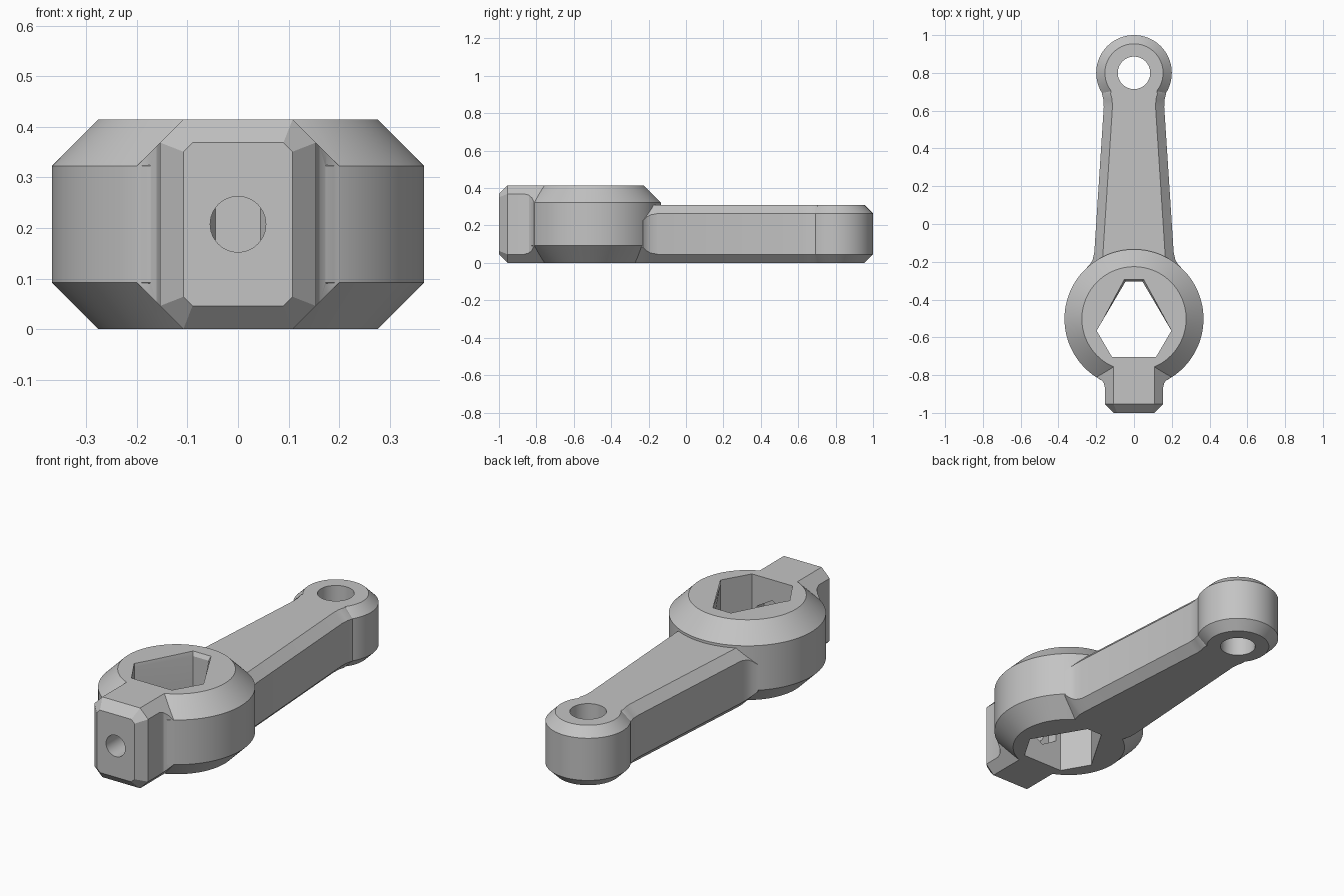
import bpy, bmesh, math
from mathutils import Vector

cube = bpy.data.objects.get("Cube")
if cube:
    bpy.data.objects.remove(cube, do_unlink=True)

grey = bpy.data.materials.new("plain_grey")
grey.use_nodes = True
COLOUR = (0.55, 0.55, 0.55, 1)
grey.diffuse_color = COLOUR
grey.node_tree.nodes["Principled BSDF"].inputs["Base Color"].default_value = COLOUR


def loft(name, rings):
    """Closed solid through rings that share a point count."""
    bm = bmesh.new()
    loops = [[bm.verts.new(p) for p in ring] for ring in rings]
    n = len(loops[0])
    for a, b in zip(loops, loops[1:]):
        for i in range(n):
            j = (i + 1) % n
            bm.faces.new((a[i], a[j], b[j], b[i]))
    bm.faces.new(loops[0])
    bm.faces.new(loops[-1])
    bmesh.ops.recalc_face_normals(bm, faces=bm.faces)
    mesh = bpy.data.meshes.new(name)
    bm.to_mesh(mesh)
    bm.free()
    mesh.materials.append(grey)
    ob = bpy.data.objects.new(name, mesh)
    bpy.context.collection.objects.link(ob)
    return ob


def circle(r, y, z, n=96):
    return [(r * math.cos(t), y + r * math.sin(t), z)
            for t in (2 * math.pi * i / n for i in range(n))]


def round_part(name, y, steps, n=96):
    return loft(name, [circle(r, y, z, n) for r, z in steps])


def section(y, w, z0, z1, c):
    """Rectangle in the xz plane with its corners cut by c."""
    half = [(w - c, z0), (w, z0 + c), (w, z1 - c), (w - c, z1)]
    pts = half + [(-x, z) for x, z in reversed(half)]
    return [(x, y, z) for x, z in pts]


def y_prism(name, r, y0, y1, z, n, turn=0):
    angles = [turn + 2 * math.pi * i / n for i in range(n)]
    return loft(name, [[(r * math.cos(t), y, z + r * math.sin(t)) for t in angles]
                       for y in (y0, y1)])


def combine(target, other, operation):
    mod = target.modifiers.new(operation.lower(), 'BOOLEAN')
    mod.operation, mod.solver, mod.object = operation, 'EXACT', other
    other.hide_render = True
    bpy.context.view_layer.objects.active = target
    bpy.ops.object.modifier_apply(modifier=mod.name)
    bpy.data.objects.remove(other, do_unlink=True)


H, ARM_H, HUB_Y, EYE_Y, EDGE = 0.415, 0.31, -0.502, 0.8, 0.046

# Hub with wide chamfers
lever = round_part("lever_arm_with_hub", HUB_Y,
                   [(0.276, 0), (0.368, 0.092), (0.368, H - 0.092), (0.276, H)], 128)

# Tapered arm, flaring into the hub and the end eye
arm = loft("arm", [section(y, w, 0, ARM_H, c) for y, w, c in [
    (-0.42, 0.2, 0.09), (-0.23, 0.25, 0.085), (-0.212, 0.232, 0.066),
    (-0.19, 0.219, 0.053), (-0.15, 0.21, EDGE), (0.62, 0.16, EDGE),
    (0.66, 0.162, EDGE), (0.69, 0.17, EDGE), (0.8, 0.14, EDGE)]])

# Round end eye
eye = round_part("end_eye", EYE_Y, [(0.2 - EDGE, 0), (0.2, EDGE),
                                    (0.2, ARM_H - EDGE), (0.2 - EDGE, ARM_H)])

# Clamp block at the front, with a chamfered nose
block = loft("clamp_block",
             [section(-1, 0.108, EDGE, H - EDGE, 0.018)] +
             [section(y, w, 0, H, w - 0.108) for y, w in [
                 (-0.954, 0.154), (-0.865, 0.154), (-0.84, 0.161),
                 (-0.824, 0.175), (-0.812, 0.2), (-0.7, 0.154)]])

for part in (arm, eye, block):
    combine(lever, part, 'UNION')


# Six-sided socket, slightly eased at the top rim
def socket_ring(z, ease):
    half = [(0.116, -0.705), (0.198, -0.565), (0.045 + ease * 0.5, -0.305 + ease)]
    pts = half + [(-x, y) for x, y in reversed(half)]
    return [(x, y, z) for x, y in pts]


socket = loft("socket_cutter", [socket_ring(-0.1, 0), socket_ring(H - 0.02, 0),
                                socket_ring(H + 0.005, 0.015)])

# Eye hole, screw hole and nut pocket
eye_hole = round_part("eye_hole_cutter", EYE_Y, [(0.086, -0.1), (0.086, ARM_H + 0.1)], 64)
screw_hole = y_prism("screw_hole_cutter", 0.055, -1.1, -0.65, H / 2, 48)
nut_pocket = y_prism("nut_pocket_cutter", 0.1, -0.76, -0.65, H / 2, 6, math.pi / 6)

for cutter in (socket, eye_hole, screw_hole, nut_pocket):
    combine(lever, cutter, 'DIFFERENCE')

# Smooth the round walls, keep chamfers crisp
bpy.ops.object.select_all(action='DESELECT')
lever.select_set(True)
bpy.context.view_layer.objects.active = lever
bpy.ops.object.shade_smooth_by_angle(angle=math.radians(25))
